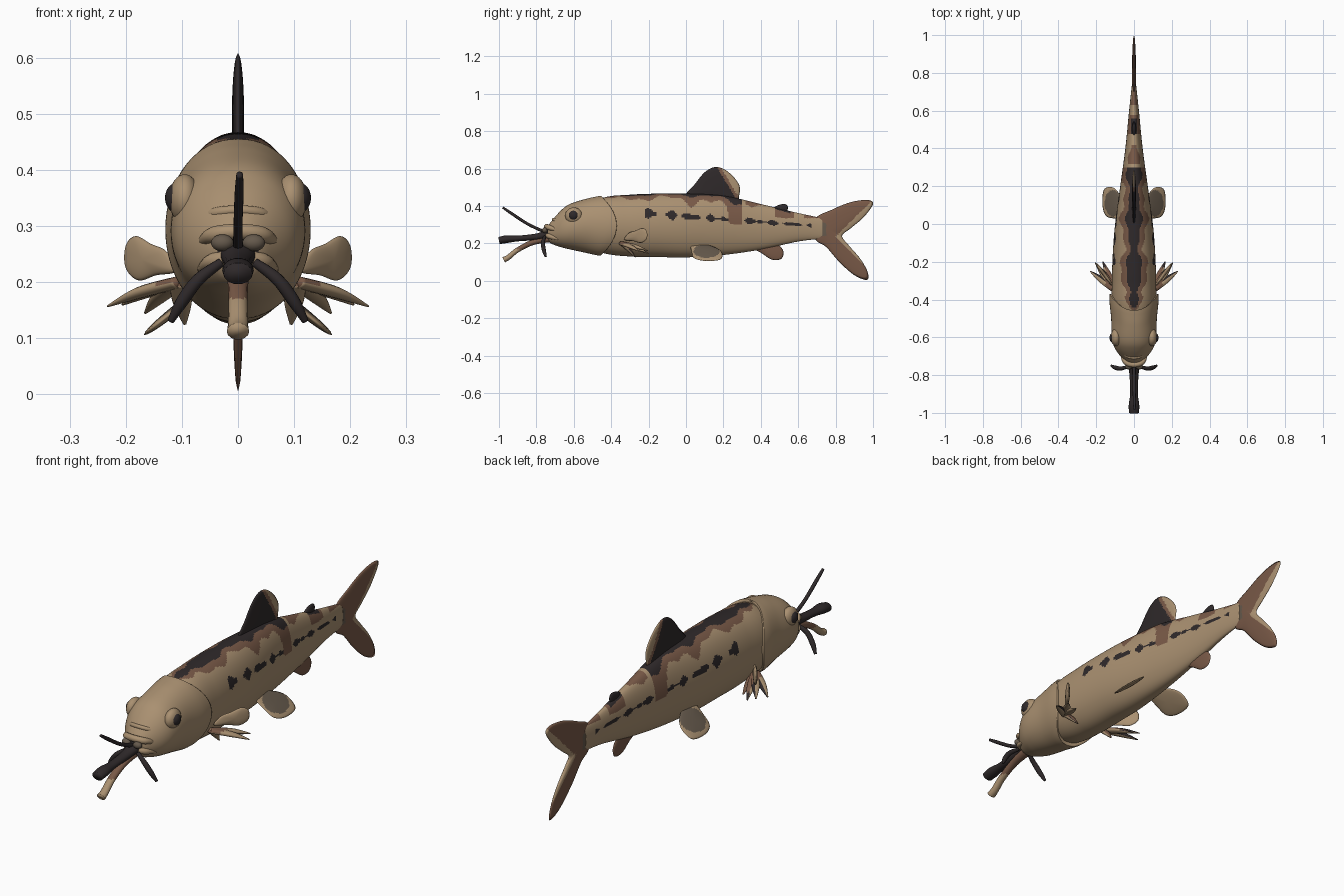
import bpy, bmesh, math
from math import sin, cos, pi
from mathutils import Vector

if "Cube" in bpy.data.objects:
    bpy.data.objects.remove(bpy.data.objects["Cube"])

TAN, BROWN, DARK, TAUPE = range(4)


def material(name, rgb):
    m = bpy.data.materials.new(name)
    m.use_nodes = True
    m.diffuse_color = (*rgb, 1)
    m.node_tree.nodes["Principled BSDF"].inputs["Base Color"].default_value = (*rgb, 1)
    return m


PALETTE = [material("sandy tan", (.40, .28, .165)),
           material("reddish brown", (.19, .10, .063)),
           material("near black", (.028, .022, .023)),
           material("taupe", (.13, .10, .072))]


def finish(name, bm, rule):
    """Write the mesh, colouring each face by rule(centre, normal) or one colour."""
    bmesh.ops.recalc_face_normals(bm, faces=bm.faces)
    for f in bm.faces:
        f.material_index = rule(f.calc_center_median(), f.normal) if callable(rule) else rule
    mesh = bpy.data.meshes.new(name)
    bm.to_mesh(mesh)
    bm.free()
    for m in PALETTE:
        mesh.materials.append(m)
    obj = bpy.data.objects.new(name, mesh)
    bpy.context.collection.objects.link(obj)
    mesh.shade_smooth()
    return obj


def smooth(points, steps, closed=False):
    """Catmull-Rom samples through points of any dimension."""
    p = [Vector(q) for q in points]
    n = len(p)
    at = (lambda i: p[i % n]) if closed else (lambda i: p[max(0, min(n - 1, i))])
    out = []
    for i in range(n if closed else n - 1):
        a, b, c, d = at(i - 1), at(i), at(i + 1), at(i + 2)
        for k in range(steps):
            t = k / steps
            out.append(b + (c - a) * (t / 2) + (a * 2 - b * 5 + c * 4 - d) * (t * t / 2)
                       + (b * 3 - a - c * 3 + d) * (t ** 3 / 2))
    return out if closed else out + [p[-1]]


def loft(name, rings, rule):
    bm = bmesh.new()
    loops = [[bm.verts.new(v) for v in ring] for ring in rings]
    for a, b in zip(loops, loops[1:]):
        for i in range(len(a)):
            j = (i + 1) % len(a)
            bm.faces.new((a[i], a[j], b[j], b[i]))
    bm.faces.new(loops[0])
    bm.faces.new(loops[-1])
    return finish(name, bm, rule)


def tube(name, points, rule, flat=1.0, sides=14):
    """Points are (x, y, z, radius); flat squashes the section vertically."""
    path = smooth(points, 8)
    rings = []
    for i, p in enumerate(path):
        along = (path[min(i + 1, len(path) - 1)] - path[max(i - 1, 0)]).to_3d().normalized()
        ref = Vector((0, 0, 1)) if abs(along.z) < .9 else Vector((0, 1, 0))
        side = along.cross(ref).normalized()
        up = side.cross(along)
        angles = [2 * pi * k / sides for k in range(sides)]
        rings.append([p.to_3d() + side * (cos(a) * p[3]) + up * (sin(a) * p[3] * flat)
                      for a in angles])
    return loft(name, rings, rule)


def fin(name, outline, centre, thick, place, rule):
    """Lens-shaped blade from a closed outline; place maps (u, v, w) to space."""
    edge = smooth(outline, 8, closed=True)
    centre = Vector(centre)
    bm = bmesh.new()
    rim = [bm.verts.new(place(p.x, p.y, 0)) for p in edge]
    levels = 16
    for face_side in (1, -1):
        outer = rim
        for k in range(1, levels):
            s = 1 - k / levels
            w = face_side * thick * math.sqrt(1 - s * s)
            inner = [bm.verts.new(place(*(centre + (p - centre) * s), w)) for p in edge]
            for i in range(len(edge)):
                j = (i + 1) % len(edge)
                bm.faces.new((outer[i], outer[j], inner[j], inner[i]))
            outer = inner
        bm.faces.new(outer)
    return finish(name, bm, rule)


def ball(name, centre, size, rule):
    bm = bmesh.new()
    bmesh.ops.create_uvsphere(bm, u_segments=28, v_segments=18, radius=1)
    for v in bm.verts:
        v.co = Vector(a + b * c for a, b, c in zip(centre, size, v.co))
    return finish(name, bm, rule)


def section(station, sides, sweep=0.0):
    """Egg-like cross-section from (y, bottom, top, half width)."""
    y, low, high, half = station
    ring = []
    for k in range(sides):
        a = 2 * pi * k / sides
        c = cos(a)
        ring.append(Vector((half * math.copysign(abs(c) ** .92, c), y - sweep * sin(a) ** 2,
                            (low + high) / 2 + (high - low) / 2 * sin(a))))
    return ring


# Body with a blotched saddle along the back and a broken side stripe
def body_colour(c, n):
    x, y, z = abs(c.x), c.y, c.z
    wave = .010 * sin(24 * y + 1) + .006 * sin(57 * y)
    if n.z > 0 and z > .3:
        if y < .3:
            taper = min(1, (y + .47) * 12)
            if y > -.44 and x < (.032 + wave) * taper:
                return DARK
            if x < (.060 + wave * 1.3) * taper:
                return BROWN
        elif z > .335 and sin(41 * y - 1) > -.45:
            if .46 < y < .56 and x < .016:
                return DARK
            if x < .028 + wave:
                return BROWN
    thick = (.010 + .007 * sin(58 * y) + .006 * sin(93 * y + 2)) * (1.15 - y)
    if -.24 < y < .67 and abs(z - .345 + .075 * y) < thick and (y > -.1 or sin(58 * y) > -.2):
        return DARK
    return TAN


BODY = [(-.62, .22, .36, .08), (-.45, .15, .442, .115), (-.3, .13, .46, .117),
        (-.15, .127, .466, .112), (0, .125, .466, .10), (.2, .138, .455, .073),
        (.4, .167, .41, .046), (.6, .21, .362, .026), (.73, .225, .335, .012)]
loft("body", [section(s, 128) for s in smooth(BODY, 22)], body_colour)

# Head ending in a raised gill cover
HEAD = [(-.74, .225, .29, .035), (-.72, .20, .315, .056), (-.66, .18, .375, .10),
        (-.6, .168, .41, .118), (-.5, .15, .437, .121), (-.42, .137, .45, .129),
        (-.37, .134, .455, .129)]
stations = smooth(HEAD, 8)
head = [section(s, 64, .09 * (i / len(stations)) ** 2) for i, s in enumerate(stations)]
middle = Vector((0, 0, .295))
head.append([Vector((v.x * .9, v.y - .004, middle.z + (v.z - middle.z) * .93)) for v in head[-1]])
loft("head", head, lambda c, n: DARK if c.y < -.739 else TAN)

# Lips and the fold above the mouth
for name, z, reach, r in (("upper_lip", .29, -.745, .014), ("lower_lip", .243, -.742, .014),
                          ("snout_fold", .328, -.708, .009)):
    tube(name, [(s * w, reach + d, z - drop, r * k) for s, w, d, drop, k in
                ((-1, .066, .06, .02, .5), (-1, .045, .015, .006, 1), (1, 0, 0, 0, 1),
                 (1, .045, .015, .006, 1), (1, .066, .06, .02, .5))], TAN)


# Fins on the centre line
def upright(u, v, w):
    return Vector((w, u, v))


def dorsal_colour(c, n):
    edge = c.y - .17 - (.6 - c.z) * .6
    return DARK if edge < 0 else BROWN if edge < .02 else TAN


def tail_colour(c, n):
    if .715 < c.y < .75 and .24 < c.z < .31:
        return TAUPE
    return TAN if abs(c.z - .235) < c.y - .8 else BROWN


fin("dorsal_fin", [(0, .45), (.05, .52), (.10, .58), (.15, .607), (.2, .598), (.25, .56),
                   (.285, .51), (.285, .46), (.26, .42), (.12, .43)],
    (.16, .49), .011, upright, dorsal_colour)
fin("adipose_fin", [(.45, .375), (.49, .403), (.53, .41), (.545, .39), (.53, .36), (.49, .36)],
    (.5, .38), .010, upright, DARK)
fin("anal_fin", [(.33, .19), (.4, .15), (.46, .113), (.51, .118), (.52, .16), (.48, .2), (.4, .21)],
    (.44, .165), .009, upright, BROWN)
fin("tail_fin", [(.69, .33), (.78, .38), (.88, .42), (.97, .432), (1, .41), (.95, .34), (.88, .28),
                 (.835, .24), (.87, .19), (.93, .12), (.97, .05), (.968, .005), (.9, .03),
                 (.82, .1), (.75, .18), (.69, .225)],
    (.77, .27), .011, upright, tail_colour)


# Paired parts
def finger_colour(c, n):
    if abs(c.x) < .15 and n.z > .2:
        return BROWN
    return DARK if n.y > .35 else TAN


def pelvic_colour(c, n):
    inside = math.hypot((abs(c.x) - .11) / .045, (c.y - .11) / .07) < 1
    return TAUPE if inside and n.z > 0 else TAN


for s, side in ((1, "left"), (-1, "right")):
    ball(side + "_eye_socket", (s * .095, -.6, .348), (.028, .046, .044), TAN)
    ball(side + "_eye", (s * .109, -.602, .35), (.021, .027, .027), DARK)
    fin(side + "_pelvic_fin", [(.05, .03), (.11, .03), (.15, .045), (.167, .10), (.16, .18),
                               (.12, .195), (.085, .17), (.055, .10)], (.11, .10), .007,
        lambda u, v, w: Vector((s * (u + w * .6), v, .2 - (u - .05) * .8 + w)), pelvic_colour)
    fin(side + "_pectoral_paddle", [(0, .22), (.4, .212), (.75, .203), (1, .225), (1, .265),
                                    (.8, .282), (.5, .268), (.2, .255)], (.6, .24), .010,
        lambda u, v, w: Vector((s * (.11 + .09 * u + .8 * w), -.33 + .12 * u - .6 * w, v)), TAN)
    # Finger-like rays under each paddle
    for i, (x, y, z) in enumerate([(.232, -.25, .157), (.205, -.205, .16), (.165, -.2, .145),
                                   (.095, -.27, .125)]):
        root = Vector((.105, -.345, .2))
        mid = root.lerp(Vector((x, y, z)), .55)
        tube(f"{side}_pectoral_ray_{i}", [(s * root.x, root.y, root.z, .018),
                                          (s * mid.x, mid.y, mid.z + .005, .017),
                                          (s * x, y, z, .003)], finger_colour, .6)
    # Side whisker and the knot beside the mouth
    tube(side + "_whisker", [(s * .03, -.755, .235, .008), (s * .07, -.765, .205, .011),
                             (s * .1, -.76, .165, .011), (s * .12, -.75, .13, .006)], DARK)
    ball(side + "_mouth_knot", (s * .028, -.755, .27), (.02, .015, .015), TAUPE)

# Feelers in front of the mouth
tube("upper_feeler", [(0, -.74, .255, .009), (0, -.84, .30, .008), (.002, -.93, .358, .008),
                      (.003, -.98, .392, .006)], DARK)
tube("club_feeler", [(0, -.73, .25, .034), (0, -.8, .235, .024), (0, -.9, .226, .021),
                     (0, -.96, .222, .028), (0, -1, .215, .026)], DARK, .75)
tube("lower_feeler", [(0, -.73, .225, .024), (0, -.82, .205, .019), (0, -.9, .165, .017),
                      (0, -.95, .125, .018), (0, -.975, .112, .02)],
     lambda c, n: BROWN if c.z > .17 else TAN, .8)
